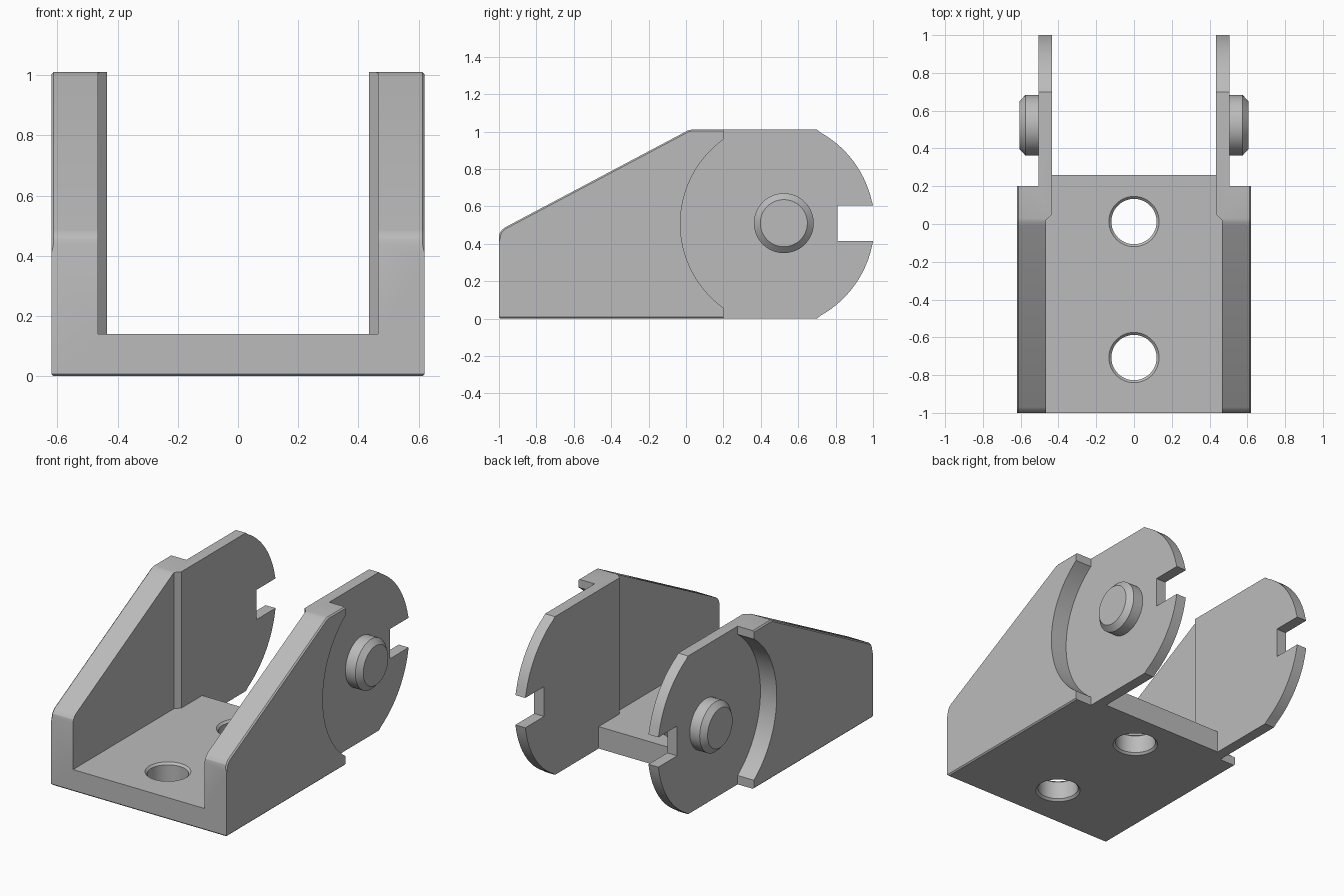
import bpy, bmesh
from math import cos, sin, radians, tau
from mathutils import Vector

cube = bpy.data.objects.get("Cube")
if cube:
    bpy.data.objects.remove(cube, do_unlink=True)

TOP, MID, FLOOR, HALF_W = 1.01, 0.51, 0.14, 0.62
INNER, FACE, PLATE = 0.435, 0.465, 0.505   # x of plate inside, wall inside, plate outside

steel = bpy.data.materials.new("grey steel")
steel.use_nodes = True
steel.diffuse_color = (0.5, 0.5, 0.5, 1)
steel.node_tree.nodes["Principled BSDF"].inputs["Base Color"].default_value = (0.5, 0.5, 0.5, 1)


def along_x(u, v, w):
    return Vector((w, u, v))


def along_z(u, v, w):
    return Vector((u, v, w))


def loft(name, rings, place, bevel_rule=None):
    """Solid through a list of (outline, height) sections, capped at both ends."""
    bm = bmesh.new()
    loops = [[bm.verts.new(place(u, v, w)) for u, v in pts] for pts, w in rings]
    for a, b in zip(loops, loops[1:]):
        for i in range(len(a)):
            j = (i + 1) % len(a)
            bm.faces.new((a[i], a[j], b[j], b[i]))
    bm.faces.new(loops[0][::-1])
    bm.faces.new(loops[-1])
    bmesh.ops.recalc_face_normals(bm, faces=bm.faces)
    if bevel_rule:
        edges = [e for e in bm.edges if bevel_rule(e.verts[0].co, e.verts[1].co)]
        bmesh.ops.bevel(bm, geom=edges, offset=0.008, segments=1, affect='EDGES')
    mesh = bpy.data.meshes.new(name)
    bm.to_mesh(mesh)
    bm.free()
    mesh.materials.append(steel)
    obj = bpy.data.objects.new(name, mesh)
    bpy.context.collection.objects.link(obj)
    return obj


def prism(name, pts, lo, hi, place, bevel_rule=None):
    return loft(name, [(pts, lo), (pts, hi)], place, bevel_rule)


def arc(cu, cv, r, start, end, n):
    angles = [radians(start + (end - start) * i / n) for i in range(n + 1)]
    return [(cu + r * cos(a), cv + r * sin(a)) for a in angles]


def turned(name, cu, cv, profile, place, n=48):
    """Round part from (radius, height) pairs."""
    return loft(name, [([(cu + r * cos(tau * i / n), cv + r * sin(tau * i / n))
                         for i in range(n)], h) for r, h in profile], place)


def activate(obj):
    bpy.ops.object.select_all(action='DESELECT')
    obj.select_set(True)
    bpy.context.view_layer.objects.active = obj


def combine(obj, other, operation):
    mod = obj.modifiers.new("combine", 'BOOLEAN')
    mod.object, mod.operation, mod.solver = other, operation, 'EXACT'
    activate(obj)
    bpy.ops.object.modifier_apply(modifier=mod.name)
    bpy.data.objects.remove(other, do_unlink=True)


def near(a, b):
    return abs(a - b) < 1e-4


def bottom_front(a, b):
    return all(near(p.y, -1) and near(p.z, 0) for p in (a, b))


def wall_edges(a, b):
    outer = near(a.x, HALF_W) and near(b.x, HALF_W)
    front = near(a.y, -1) and near(b.y, -1)
    return bottom_front(a, b) or (outer and not front)


# Side wall: sloped front, rounded slotted back end
lower_round = arc(0.447, MID - 0.005, 0.56, -64, -9.5, 16)
upper_round = arc(0.447, MID - 0.005, 0.56, 9.5, 64, 16)
lower_round[0], upper_round[-1] = (0.7, 0), (0.7, TOP)
lower_round[-1], upper_round[0] = (1, 0.415), (1, 0.605)
outline = ([(-1, 0)] + lower_round + [(0.81, 0.415), (0.81, 0.605)] + upper_round +
           [(0.03, TOP), (0.01, 1.006), (-0.01, 0.995),
            (-0.97, 0.486), (-0.985, 0.473), (-0.996, 0.457), (-1, 0.44)])
body = prism("bracket_body", outline, INNER, HALF_W, along_x, wall_edges)

# Outer recess with a curved shoulder, leaving the thin ear
recess = arc(0.525, MID - 0.003, 0.555, 125.8, 234.2, 32)
recess += [(0.2, -0.2), (1.2, -0.2), (1.2, 1.2), (0.2, 1.2)]
combine(body, prism("recess_cutter", recess, PLATE, 0.8, along_x), 'DIFFERENCE')

# Inner relief in front of the ear, with a small chamfer
relief = [(0.3, -1.1), (FACE, -1.1), (FACE, 0.02), (INNER - 0.01, 0.06), (0.3, 0.06)]
combine(body, prism("relief_cutter", relief, FLOOR, 1.2, along_z), 'DIFFERENCE')

# Second wall by mirroring
mirror = body.modifiers.new("mirror", 'MIRROR')
mirror.use_mirror_merge = False
activate(body)
bpy.ops.object.modifier_apply(modifier=mirror.name)

# Floor with two chamfered holes
floor_pts = [(-INNER, -1), (INNER, -1), (INNER, 0.26), (-INNER, 0.26)]
floor = prism("floor", floor_pts, 0, FLOOR, along_z, bottom_front)
hole = [(0.148, -0.015), (0.12, 0.013), (0.12, FLOOR - 0.013), (0.148, FLOOR + 0.015)]
for y in (0.013, -0.707):
    combine(floor, turned("hole_cutter", 0, y, hole, along_z), 'DIFFERENCE')
combine(body, floor, 'UNION')

# Chamfered pivot pins on the outside of the ears
pin = [(0.16, PLATE - 0.01), (0.16, 0.575), (0.126, 0.607)]
parts = [body]
for name, side in (("left_pin", 1), ("right_pin", -1)):
    parts.append(turned(name, 0.523, MID, [(r, side * x) for r, x in pin], along_x))

for part in parts:
    activate(part)
    bpy.ops.object.shade_smooth_by_angle(angle=radians(20))
